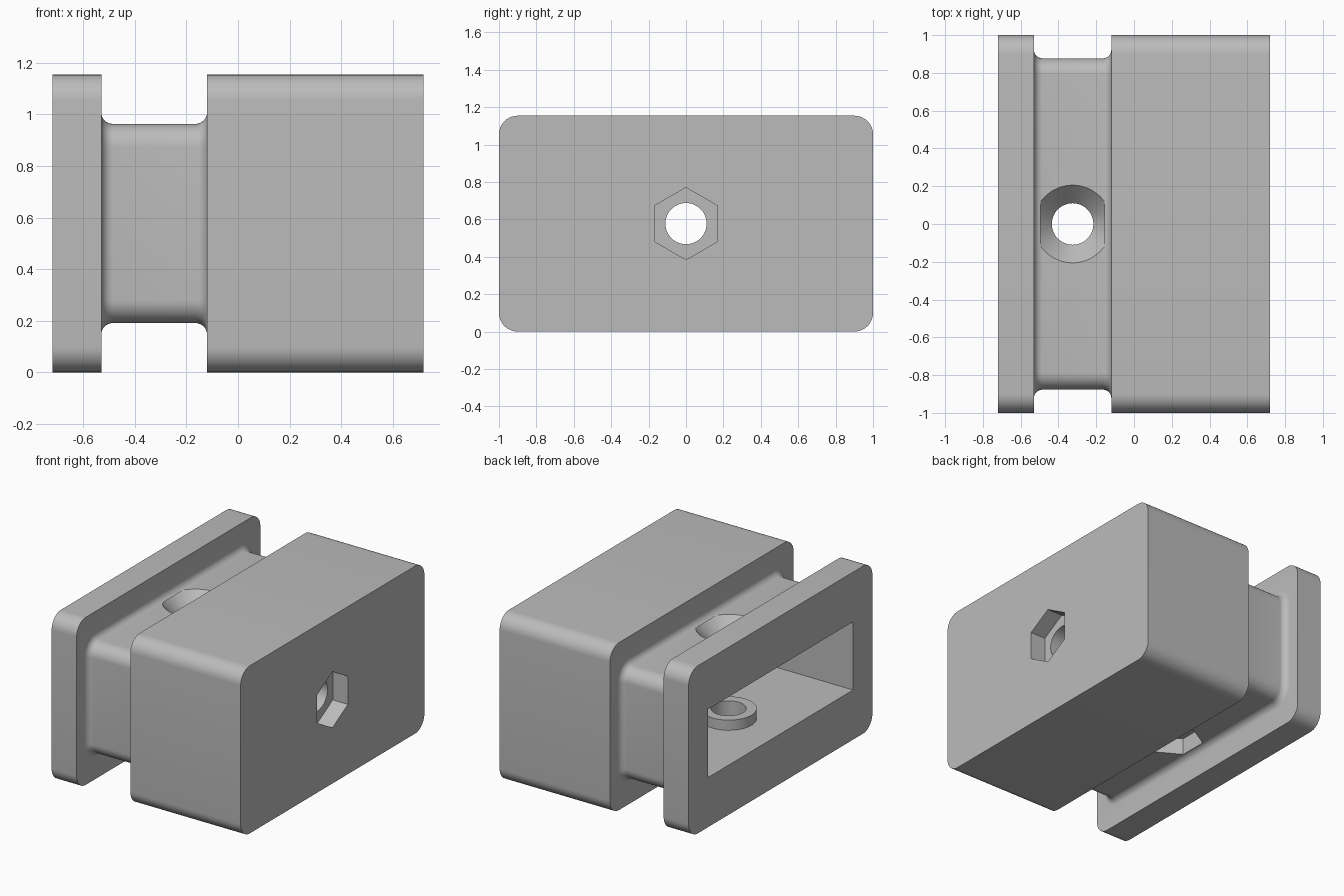
import bpy, bmesh, math
from mathutils import Matrix

if "Cube" in bpy.data.objects:
    bpy.data.objects.remove(bpy.data.objects["Cube"])

ZC = 0.577          # mid height
BORE_X = -0.325     # vertical screw hole position

grey = bpy.data.materials.new("plain grey")
grey.diffuse_color = (0.5, 0.5, 0.5, 1)
grey.use_nodes = True
grey.node_tree.nodes["Principled BSDF"].inputs["Base Color"].default_value = grey.diffuse_color


def make(name, bm):
    bmesh.ops.recalc_face_normals(bm, faces=bm.faces)
    me = bpy.data.meshes.new(name)
    bm.to_mesh(me)
    bm.free()
    me.materials.append(grey)
    ob = bpy.data.objects.new(name, me)
    bpy.context.collection.objects.link(ob)
    return ob


def prism(name, r1, r2, depth, sides, centre, axis="Z", turn=0.0):
    """Cone, cylinder or polygon prism centred on a point."""
    bm = bmesh.new()
    m = Matrix.Translation(centre)
    if axis == "X":
        m = m @ Matrix.Rotation(math.pi / 2, 4, "Y")
    m = m @ Matrix.Rotation(turn, 4, "Z")
    bmesh.ops.create_cone(bm, cap_ends=True, segments=sides, radius1=r1,
                          radius2=r2, depth=depth, matrix=m)
    return make(name, bm)


def boolean(target, tool, op="DIFFERENCE"):
    mod = target.modifiers.new(tool.name, "BOOLEAN")
    mod.operation, mod.solver, mod.object = op, "EXACT", tool
    bpy.context.view_layer.objects.active = target
    bpy.ops.object.modifier_apply(modifier=mod.name)
    bpy.data.objects.remove(tool)


def ring(bm, x, hy, hz, r, n=10):
    """Rounded rectangle across the x axis."""
    out = []
    for k, (sy, sz) in enumerate([(1, 1), (-1, 1), (-1, -1), (1, -1)]):
        for i in range(n + 1):
            a = (k + i / n) * math.pi / 2
            out.append(bm.verts.new((x, sy * (hy - r) + r * math.cos(a),
                                     ZC + sz * (hz - r) + r * math.sin(a))))
    return out


# Body: flange, filleted neck and main block as one loft
L, R, F = -0.53, -0.12, 0.045
sections = [(-0.72, 0), (L, 0)]
steps = [i / 8 * math.pi / 2 for i in range(9)]
neck = [(L + F * (1 - math.cos(a)), F * (1 - math.sin(a))) for a in steps]
neck += [(L + R - x, d) for x, d in reversed(neck)]
outer = (1.0, ZC, 0.1)
rows = [(-0.72, *outer), (L, *outer)]
rows += [(x, 0.877 + d, 0.386 + d, 0.09 + d) for x, d in neck]
rows += [(R, *outer), (0.72, *outer)]
bm = bmesh.new()
loops = [ring(bm, *row) for row in rows]
for a, b in zip(loops, loops[1:]):
    for i in range(len(a)):
        j = (i + 1) % len(a)
        bm.faces.new((a[i], a[j], b[j], b[i]))
bm.faces.new(loops[0])
bm.faces.new(loops[-1])
body = make("clamp_body", bm)

# Hollow opening on the left side
bm = bmesh.new()
bmesh.ops.create_cube(bm, size=1, matrix=Matrix.Translation((-0.215, 0, ZC))
                      @ Matrix.Diagonal((1.57, 1.58, 0.47, 1)))
boolean(body, make("cavity", bm))

# Raised rings around the screw holes inside the cavity
boolean(body, prism("floor_boss", 0.175, 0.175, 0.11, 48, (BORE_X, 0, 0.357)), "UNION")
boolean(body, prism("end_boss", 0.175, 0.175, 0.11, 48, (0.555, 0, ZC), "X"), "UNION")

# Screw holes, countersink and nut pockets
boolean(body, prism("vertical_bore", 0.11, 0.11, 1.4, 48, (BORE_X, 0, ZC)))
boolean(body, prism("end_bore", 0.11, 0.11, 0.6, 48, (0.65, 0, ZC), "X"))
boolean(body, prism("countersink", 0.108, 0.207, 0.102, 48, (BORE_X, 0, 0.913)))
boolean(body, prism("bottom_nut_pocket", 0.193, 0.193, 0.2, 6, (BORE_X, 0, 0.206)))
boolean(body, prism("end_nut_pocket", 0.193, 0.193, 0.23, 6, (0.72, 0, ZC), "X",
                    math.pi / 6))

bpy.ops.object.select_all(action="DESELECT")
body.select_set(True)
bpy.context.view_layer.objects.active = body
bpy.ops.object.shade_smooth_by_angle(angle=math.radians(30))
